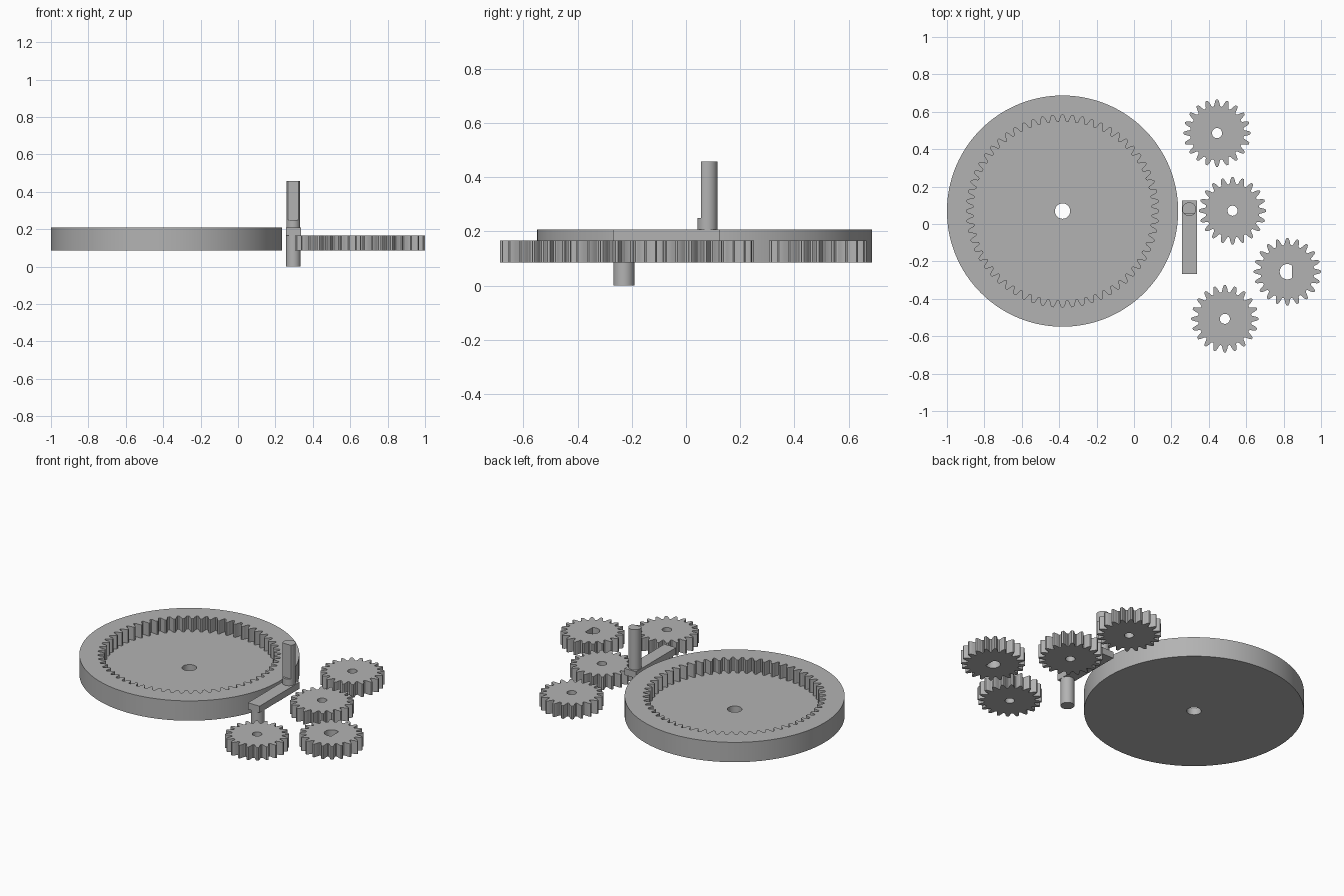
import bpy, bmesh
from math import sin, cos, pi, tau, radians

if "Cube" in bpy.data.objects:
    bpy.data.objects.remove(bpy.data.objects["Cube"])

grey = bpy.data.materials.new("plain_grey")
grey.use_nodes = True
grey.diffuse_color = (0.45, 0.45, 0.45, 1)
grey.node_tree.nodes["Principled BSDF"].inputs["Base Color"].default_value = (0.45, 0.45, 0.45, 1)


def finish(name, bm):
    bmesh.ops.recalc_face_normals(bm, faces=bm.faces)
    mesh = bpy.data.meshes.new(name)
    bm.to_mesh(mesh)
    bm.free()
    mesh.materials.append(grey)
    obj = bpy.data.objects.new(name, mesh)
    bpy.context.collection.objects.link(obj)
    bpy.ops.object.select_all(action='DESELECT')
    bpy.context.view_layer.objects.active = obj
    obj.select_set(True)
    bpy.ops.object.shade_smooth_by_angle(angle=radians(20))
    return obj


# Outline functions: radius for a given angle
def circle(radius):
    return lambda a: radius


def d_shape(radius, flat, side):
    def outline(a):
        c = cos(a - side)
        return min(radius, flat / c) if c > 0.01 else radius
    return outline


def toothed(teeth, root, tip, phase=0.0):
    def outline(a):
        d = abs(((a - phase) * teeth / tau + 0.5) % 1 - 0.5)
        t = min(max((0.36 - d) / 0.27, 0), 1)
        return root + (tip - root) * (1 - (1 - t) ** 1.3)
    return outline


def stack(name, x, y, rings, count, hollow=True):
    """Join outlines at given heights; hollow parts close back on the first ring."""
    bm = bmesh.new()
    loops = []
    for outline, z in rings:
        angles = [tau * i / count for i in range(count)]
        loops.append([bm.verts.new((x + outline(a) * cos(a), y + outline(a) * sin(a), z))
                      for a in angles])
    pairs = list(zip(loops, loops[1:]))
    if hollow:
        pairs.append((loops[-1], loops[0]))
    else:
        bm.faces.new(loops[0])
        bm.faces.new(loops[-1])
    for low, high in pairs:
        for i in range(count):
            j = (i + 1) % count
            bm.faces.new((low[i], low[j], high[j], high[i]))
    return finish(name, bm)


BASE, GEAR_TOP, FLOOR, RIM = 0.085, 0.167, 0.126, 0.208

# Ring gear: dish with internal teeth and a centre hole
pocket, bore, wall = toothed(60, 0.477, 0.514), circle(0.041), circle(0.618)
stack("ring_gear", -0.382, 0.069,
      [(wall, BASE), (wall, RIM), (pocket, RIM), (pocket, FLOOR), (bore, FLOOR), (bore, BASE)], 720)

# Spur gears, one of them with a keyed bore
spur = toothed(20, 0.143, 0.18, pi / 2)
for name, x, y, hole in (
        ("back_gear", 0.444, 0.486, circle(0.027)),
        ("middle_gear", 0.527, 0.071, circle(0.027)),
        ("keyed_gear", 0.82, -0.255, d_shape(0.041, 0.024, 0)),
        ("front_gear", 0.486, -0.507, circle(0.027))):
    stack(name, x, y, [(spur, BASE), (spur, GEAR_TOP), (hole, GEAR_TOP), (hole, BASE)], 240)

# Crank: flat arm, handle peg below and keyed shaft above
bm = bmesh.new()
bmesh.ops.create_cube(bm, size=1)
for v in bm.verts:
    v.co = (0.296 + v.co.x * 0.08, -0.072 + v.co.y * 0.393, 0.1875 + v.co.z * 0.041)
finish("crank_arm", bm)

peg, collar = circle(0.039), circle(0.037)
shaft = d_shape(0.037, 0.023, -pi / 2)
stack("crank_peg", 0.296, -0.229, [(peg, 0), (peg, 0.167)], 64, False)
stack("crank_shaft", 0.295, 0.079,
      [(collar, RIM), (collar, 0.249), (shaft, 0.249), (shaft, 0.458)], 64, False)
